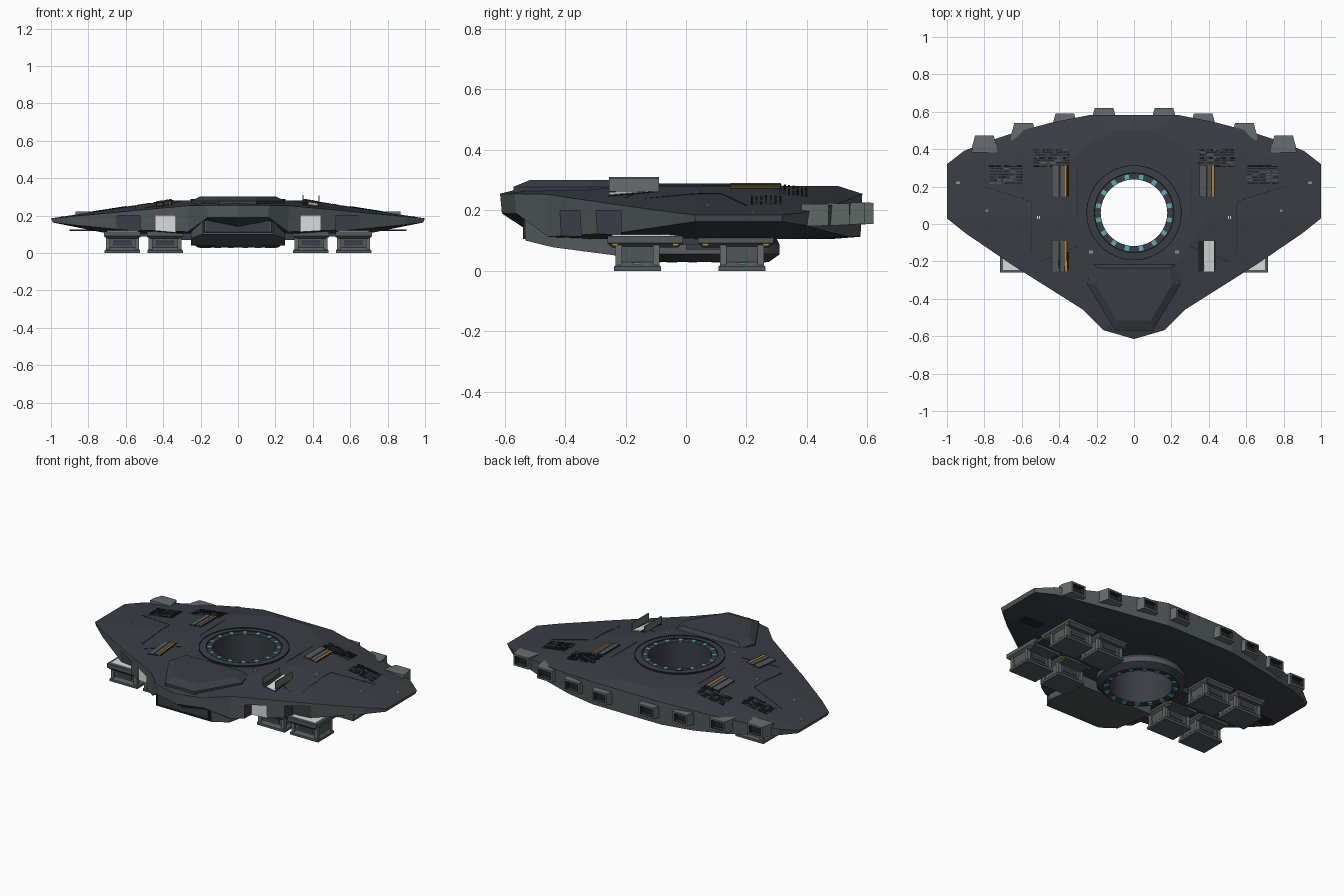
import bpy, bmesh, math, random
from mathutils import Vector, Matrix
from mathutils.bvhtree import BVHTree

random.seed(4)
if "Cube" in bpy.data.objects:
    bpy.data.objects.remove(bpy.data.objects["Cube"], do_unlink=True)


def material(name, r, g, b):
    m = bpy.data.materials.new(name)
    m.use_nodes = True
    m.diffuse_color = (r, g, b, 1)
    m.node_tree.nodes["Principled BSDF"].inputs["Base Color"].default_value = (r, g, b, 1)
    return m


HULL = material("dark blue grey", .042, .048, .058)
WALL = material("green grey", .085, .105, .102)
PALE = material("light grey", .72, .72, .72)
DARK = material("near black", .016, .018, .021)
TEAL = material("teal light", .1, .43, .43)
ORANGE = material("orange", .55, .24, .03)
STEEL = material("lighter grey", .13, .155, .15)


def finish(name, bm, mats, rule=None, smooth=False):
    bmesh.ops.recalc_face_normals(bm, faces=bm.faces[:])
    bm.normal_update()
    if rule:
        for f in bm.faces:
            f.material_index = rule(f)
    me = bpy.data.meshes.new(name)
    bm.to_mesh(me)
    bm.free()
    for m in mats:
        me.materials.append(m)
    if smooth:
        me.shade_smooth()
        me.set_sharp_from_angle(angle=.6)
    ob = bpy.data.objects.new(name, me)
    bpy.context.collection.objects.link(ob)
    return ob


def loft(name, rings, mats, rule=None):
    """Skin a stack of equal loops and cap both ends."""
    bm = bmesh.new()
    loops = [[bm.verts.new(p) for p in ring] for ring in rings]
    n = len(loops[0])
    for a, b in zip(loops, loops[1:]):
        for i in range(n):
            bm.faces.new((a[i], a[(i + 1) % n], b[(i + 1) % n], b[i]))
    bm.faces.new(loops[0])
    bm.faces.new(loops[-1])
    return finish(name, bm, mats, rule)


def boxes(name, items, mat):
    """One object from (matrix or centre, size) pairs."""
    bm = bmesh.new()
    for place, size in items:
        m = place if isinstance(place, Matrix) else Matrix.Translation(place)
        bmesh.ops.create_cube(bm, size=1, matrix=m @ Matrix.Diagonal((*size, 1)))
    return finish(name, bm, [mat])


def lathe(name, profile, centre, mats, rule=None, n=64):
    bm = bmesh.new()
    rings = []
    for i in range(n):
        a = math.tau * i / n
        rings.append([bm.verts.new((centre[0] + r * math.cos(a), centre[1] + r * math.sin(a), z))
                      for r, z in profile])
    k = len(profile)
    for i in range(n):
        p, q = rings[i], rings[(i + 1) % n]
        for j in range(k):
            bm.faces.new((p[j], q[j], q[(j + 1) % k], p[(j + 1) % k]))
    return finish(name, bm, mats, rule, smooth=True)


def rect(x, y, w, d, z):
    return [(x + sx * w / 2, y + sy * d / 2, z) for sx, sy in ((-1, -1), (1, -1), (1, 1), (-1, 1))]


def mirrored(half):
    return half + [(-x, y) for x, y in reversed(half) if x > 0]


# Hull shell: rim loops with a raised roof and flat belly
CY = .06
outline = mirrored([(0, -.615), (.165, -.567), (.27, -.46), (.65, -.22), (.9, -.05), (1, .03), (1, .32),
                    (.91, .39), (.8, .435), (.62, .495), (.43, .545), (.235, .583)])


def shrink(sx, sy, z):
    return [(x * sx, CY + (y - CY) * sy, z) for x, y in outline]


def rim_top(x):
    return .255 - .07 * max(0, (abs(x) - .25) / .75)


def rim_bottom(x, y):
    return .19 if y < -.5 else .113 + .05 * max(0, (abs(x) - .4) / .6) ** 1.5


hull = loft("hull", [
    shrink(.7, .8, .105),
    [(x * .99, y * .99, rim_bottom(x, y)) for x, y in outline],
    [(x, y, rim_top(x)) for x, y in outline],
    shrink(.38, .85, .28)], [HULL])

# Cut the central shaft and the open bays in the front walls
cutters = [lathe("shaft_cutter", [(.0001, 0), (.205, 0), (.205, .5), (.0001, .5)], (0, CY), [HULL])]
bays = [(.335, .44, -.345), (.525, .67, -.215)]
for s in (-1, 1):
    for x0, x1, back in bays:
        cutters.append(boxes("bay_cutter", [((s * (x0 + x1) / 2, back - .2, .145), (x1 - x0, .4, .11))], HULL))
for c in cutters:
    c.hide_render = True
    c.hide_set(True)
    mod = hull.modifiers.new("cut", 'BOOLEAN')
    mod.operation, mod.solver, mod.object = 'DIFFERENCE', 'EXACT', c
bpy.context.view_layer.update()
cut = bpy.data.meshes.new_from_object(hull.evaluated_get(bpy.context.evaluated_depsgraph_get()))
hull.modifiers.clear()
hull.data = cut
for c in cutters:
    bpy.data.objects.remove(c, do_unlink=True)
cut.materials.clear()
for m in (HULL, WALL, PALE):
    cut.materials.append(m)
for f in cut.polygons:
    x, y, z = f.center
    f.material_index = 1 if abs(f.normal.z) < .45 else 0
    if f.normal.y < -.99 and abs(y + .345) < .01:
        f.material_index = 2
    elif abs(f.normal.x) > .99 and abs(x) < .7 or f.normal.y < -.99:
        f.material_index = 0
tree = BVHTree.FromPolygons([v.co for v in cut.vertices], [p.vertices[:] for p in cut.polygons])


def on_roof(x, y, lift=0):
    """Matrix resting on the roof, aligned to its slope."""
    p, n, _, _ = tree.ray_cast(Vector((x, y, 1)), Vector((0, 0, -1)))
    if p is None:
        p, n = Vector((x, y, .28)), Vector((0, 0, 1))
    if n.z < 0:
        n = -n
    turn = Vector((0, 0, 1)).rotation_difference(n).to_matrix().to_4x4()
    return Matrix.Translation(p + n * lift) @ turn


# Central shaft tube with collars and light blocks
lathe("shaft_ring", [(.178, .035), (.215, .03), (.25, .055), (.25, .085), (.235, .115), (.235, .27),
                     (.25, .27), (.25, .286), (.215, .289), (.21, .283), (.178, .283)],
      (0, CY), [HULL, WALL], lambda f: 1 if f.calc_center_median().z < .1 and abs(f.normal.z) < .5
      and (f.calc_center_median().xy - Vector((0, CY))).length > .2 else 0)
for r in (.25, .212):
    lathe("collar_seam", [(r, .28), (r + .004, .28), (r + .004, .2895), (r, .2895)], (0, CY), [DARK])
lights = []
for i in range(16):
    turn = Matrix.Translation((0, CY, 0)) @ Matrix.Rotation(math.tau * (i + .5) / 16, 4, 'Z')
    lights += [(turn @ Matrix.Translation((.194, 0, z)), (.026, .024, .008)) for z in (.284, .032)]
boxes("shaft_lights", lights, TEAL)

# Raised nose plate and the chin housing beneath it
plate = mirrored([(.09, -.515), (.205, -.32), (.19, -.235)])
base = mirrored([(.1, -.57), (.25, -.32), (.225, -.215)])
loft("nose_plate", [[(x, y, .255) for x, y in base], [(x, y, .278) for x, y in base],
                    [(x, y, .301) for x, y in plate]], [HULL])
chin = [(.19, -.53, .2, .1), (.25, -.44, .2, .078), (.25, -.15, .2, .04)]
loft("chin_housing", [[(-w, y, b), (w, y, b), (w, y, t), (-w, y, t)] for w, y, t, b in chin], [WALL])
boxes("chin_window", [((0, -.531, .142), (.34, .008, .06))], HULL)
boxes("chin_window_frame", [((0, -.534, z), (.36, .01, .008)) for z in (.11, .175)]
      + [((s * .18, -.534, .142), (.008, .01, .07)) for s in (-1, 1)], DARK)

# Rear thrusters with recessed nozzles
for s in (-1, 1):
    for x, y, z in ((.16, .62, .19), (.37, .59, .19), (.59, .54, .187), (.8, .472, .185)):
        rings = [[(s * x + a * w, yy, z + b * h) for a, b in ((-1, -1), (1, -1), (1, 1), (-1, 1))]
                 for w, h, yy in ((.068, .036, y - .09), (.066, .037, y - .06), (.05, .035, y),
                                  (.04, .024, y), (.034, .019, y - .025))]
        loft("thruster", rings, [STEEL, DARK],
             lambda f, c=s * x, y=y: 1 if abs(f.calc_center_median().x - c) < .041
             and abs(f.calc_center_median().z - z) < .026 and f.calc_center_median().y > y - .04 else 0)

# Landing gear: tray, flared foot, ribs and lamps
for s in (-1, 1):
    for x in (.39, .618):
        for y in (-.16, .185):
            cx = s * x
            ty = y + (.025 if y < 0 else -.02)
            loft("gear_tray", [rect(cx, ty, .16, .22, .078), rect(cx, ty, .195, .25, .092),
                               rect(cx, ty, .195, .25, .116)], [WALL])
            boxes("gear_tray_lining", [((cx, ty, .117), (.165, .22, .006))], PALE)
            loft("gear_foot", [rect(cx, y, .19, .155, 0), rect(cx, y, .19, .155, .014),
                               rect(cx, y, .155, .125, .03), rect(cx, y, .165, .13, .08)], [WALL])
            boxes("foot_ribs", [((cx + a * .078, y + b * .062, .045), (.022, .022, .08))
                                for a in (-1, 1) for b in (-1, 1)], STEEL)
            boxes("foot_panels", [((cx, y + b * .064, .055), (.1, .006, .03)) for b in (-1, 1)], HULL)
            boxes("foot_lamps", [((cx + a * .082, y, .024), (.008, .03, .008)) for a in (-1, 1)], TEAL)
            boxes("tray_lamps", [((cx + a * .09, ty + b * .1, .087), (.012, .02, .01))
                                 for a in (-1, 1) for b in (-1, 1)], ORANGE)

# Belly blades under the wings and keel blocks
for s in (-1, 1):
    boxes("wing_blade", [((s * .8, .1, .122), (.2, .06, .008)), ((s * .74, .1, .135), (.02, .05, .03))], DARK)
    boxes("belly_block", [((s * .5, .02, .098), (.4, .1, .02)), ((s * .32, .06, .09), (.14, .12, .04))], HULL)

# Roof hatches; one stands open
for x in (-.395, .39):
    for y in (-.172, .23):
        m = on_roof(x, y, .001)

        def strip(dx, w, t):
            return [(m @ Matrix.Translation((dx, 0, 0)), (w, .165, t))]
        boxes("hatch_bed", strip(0, .088, .005), DARK)
        if x > 0 > y:
            boxes("hatch_lining", strip(.01, .055, .008), PALE)
            boxes("hatch_doors", [((x - .043, y, .29), (.006, .165, .04)),
                                  ((x + .043, y, .285), (.006, .165, .045))], STEEL)
        else:
            boxes("hatch_cover", strip(-.024, .034, .009) + strip(.012, .02, .009), WALL)
            boxes("hatch_stripe", strip(.031, .011, .009), ORANGE)

# Vent slats, panel seams and small roof markers
for s in (-1, 1):
    dark, grey = [], []
    for cx, cy, w, d in ((.44, .355, .19, .1), (.685, .265, .17, .11)):
        for row in range(7):
            for col in range(5):
                x = cx + w * ((col + random.uniform(.3, .7)) / 5 - .5)
                y = cy + d * ((row + .5) / 7 - .5)
                (dark if random.random() < .7 else grey).append((on_roof(s * x, y, .001), (w / 6, .007, .006)))
    boxes("vent_slats", dark, DARK)
    boxes("vent_slats_grey", grey, WALL)
    boxes("roof_markers", [(on_roof(s * x + dx, y, .001), (.005, .014, .004))
                           for x, y in ((.94, .22), (.79, .07), (.51, .035), (.23, -.15))
                           for dx in (-.005, .005)], PALE)
    seams = [((.3, .05), (.3, .3)), ((.55, -.15), (.55, .12)), ((.55, .12), (.8, .2)), ((.3, -.12), (.5, -.2))]
    bits = []
    for (x0, y0), (x1, y1) in seams:
        for i in range(8):
            t = (i + .5) / 8
            turn = Matrix.Rotation(math.atan2(y1 - y0, s * (x1 - x0)), 4, 'Z')
            bits.append((on_roof(s * (x0 + (x1 - x0) * t), y0 + (y1 - y0) * t, 0) @ turn,
                         (math.hypot(x1 - x0, y1 - y0) / 8, .003, .003)))
    boxes("roof_seams", bits, DARK)
